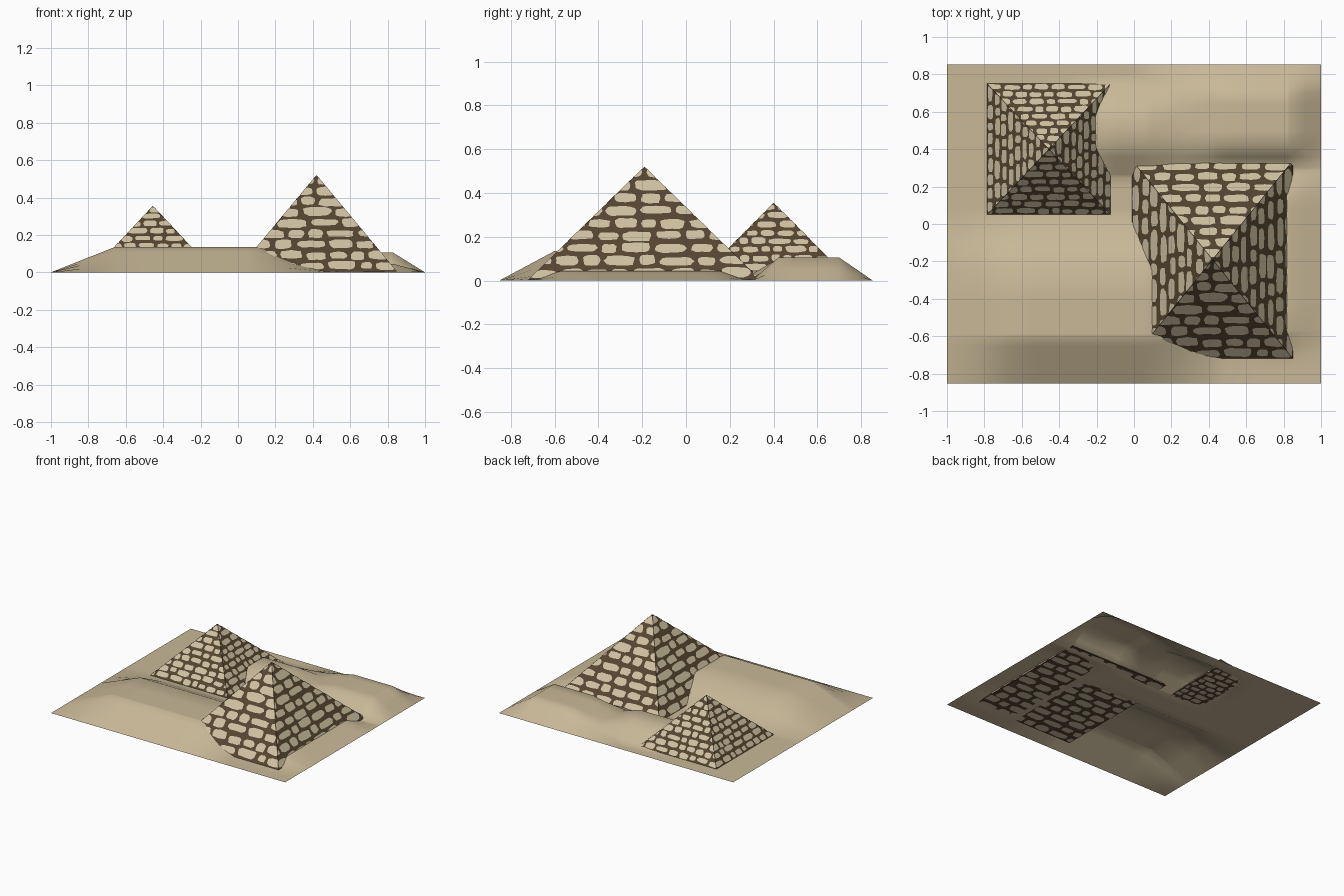
import bpy, math, random
from mathutils import Vector

random.seed(4)
cube = bpy.data.objects.get("Cube")
if cube:
    bpy.data.objects.remove(cube)


def material(name, rgb):
    mat = bpy.data.materials.new(name)
    mat.use_nodes = True
    mat.diffuse_color = (*rgb, 1)
    mat.node_tree.nodes["Principled BSDF"].inputs["Base Color"].default_value = (*rgb, 1)
    return mat


SAND = material("sand", (0.58, 0.48, 0.31))
STONE = material("pale_stone", (0.62, 0.53, 0.36))
MORTAR = material("dark_mortar", (0.09, 0.058, 0.03))


def add_mesh(name, verts, faces, mat):
    mesh = bpy.data.meshes.new(name)
    mesh.from_pydata(verts, [], faces)
    mesh.materials.append(mat)
    mesh.update()
    obj = bpy.data.objects.new(name, mesh)
    bpy.context.collection.objects.link(obj)
    return obj


# Sand sheet: flat-topped dunes given as x ramp, y ramp and height
EDGE = 0.853
DUNES = [
    ((-1, -0.66, 0.1, 0.5), (-EDGE, -0.6, -0.25, 0.02), 0.135),
    ((-0.4, -0.18, 0.1, 0.4), (0.25, 0.42, 0.58, 0.76), 0.1),
    ((0, 0.5, 0.83, 1), (0.3, 0.42, 0.7, EDGE), 0.105),
    ((0.5, 0.81, 0.83, 1), (-0.7, -0.57, 0.15, 0.28), 0.045),
]


def ramp(t, stops):
    a, b, c, d = stops
    return max(0, min((t - a) / (b - a), 1, (d - t) / (d - c)))


def ground_height(x, y):
    return max(h * ramp(x, rx) * ramp(y, ry) for rx, ry, h in DUNES)


def grid_lines(axis, limit):
    stops = sorted({-limit, limit, *(s for dune in DUNES for s in dune[axis])})
    lines = []
    for a, b in zip(stops, stops[1:]):
        lines += [a, (a + b) / 2]
    return lines + [limit]


xs, ys = grid_lines(0, 1), grid_lines(1, EDGE)
cols = len(xs)
verts = [(x, y, ground_height(x, y)) for y in ys for x in xs]
faces = [(j * cols + i, j * cols + i + 1, (j + 1) * cols + i + 1, (j + 1) * cols + i)
         for j in range(len(ys) - 1) for i in range(cols - 1)]
ground = add_mesh("sand_ground", verts, faces, SAND)
ground.data.polygons.foreach_set("use_smooth", [True] * len(faces))


def stone_outline(u, v, half_w, half_h):
    """Uneven rounded block outline centred on u, v."""
    points = []
    for k in range(16):
        a = math.tau * k / 16
        c, s = math.cos(a), math.sin(a)
        wobble = random.uniform(0.88, 1.06)
        points.append((u + half_w * wobble * math.copysign(abs(c) ** 0.6, c),
                       v + half_h * wobble * math.copysign(abs(s) ** 0.6, s)))
    return points


def lay_stones(verts, faces, corner_l, corner_r, top_l, top_r, courses, length, lift):
    """Lay courses of thin stones over a four-sided or triangular panel."""
    mid, top = (corner_l + corner_r) / 2, (top_l + top_r) / 2
    along, up = corner_r - corner_l, top - mid
    base_w, top_w = along.length / 2, (top_r - top_l).length / 2
    rise = up.length
    along.normalize()
    up.normalize()
    normal = along.cross(up) * lift
    pitch = rise / courses
    for row in range(courses):
        v = (row + 0.5) * pitch
        u = -base_w - random.uniform(0, length)
        while u < base_w:
            w = length * random.uniform(0.6, 1.4)
            half_h = pitch * random.uniform(0.3, 0.43)
            shift = v + pitch * random.uniform(-0.09, 0.09)
            outline = []
            for pu, pv in stone_outline(u + w / 2, shift, w / 2 - pitch * 0.12, half_h):
                pv = max(0, min(pv, rise))
                limit = base_w + (top_w - base_w) * pv / rise
                outline.append((max(-limit, min(pu, limit)), pv))
            width = max(p[0] for p in outline) - min(p[0] for p in outline)
            # Skip slivers and stones lying wholly off the panel
            inside = abs(u + w / 2) - w / 2 < base_w + (top_w - base_w) * v / rise
            if inside and width > pitch * 0.25:
                first = len(verts)
                verts += [mid + along * pu + up * pv + normal for pu, pv in outline]
                faces.append(tuple(range(first, len(verts))))
            u += w


def pyramid(name, x, y, half_x, half_y, height, courses, length):
    floor = 0.004
    corners = [Vector((x + sx * half_x, y + sy * half_y, floor))
               for sx, sy in ((-1, -1), (1, -1), (1, 1), (-1, 1))]
    apex = Vector((x, y, height))
    add_mesh(name + "_body", corners + [apex],
             [(3, 2, 1, 0)] + [(i, (i + 1) % 4, 4) for i in range(4)], MORTAR)
    # Stones on the four slopes and on the underside
    verts, faces = [], []
    for i in range(4):
        lay_stones(verts, faces, corners[i], corners[(i + 1) % 4], apex, apex,
                   courses, length, 0.002)
    lay_stones(verts, faces, corners[1], corners[0], corners[2], corners[3],
               courses + 3, length, 0.002)
    add_mesh(name + "_stones", verts, faces, STONE)


pyramid("large_pyramid", 0.42, -0.19, 0.43, 0.53, 0.52, 9, 0.13)
pyramid("small_pyramid", -0.455, 0.4, 0.33, 0.35, 0.355, 9, 0.085)
